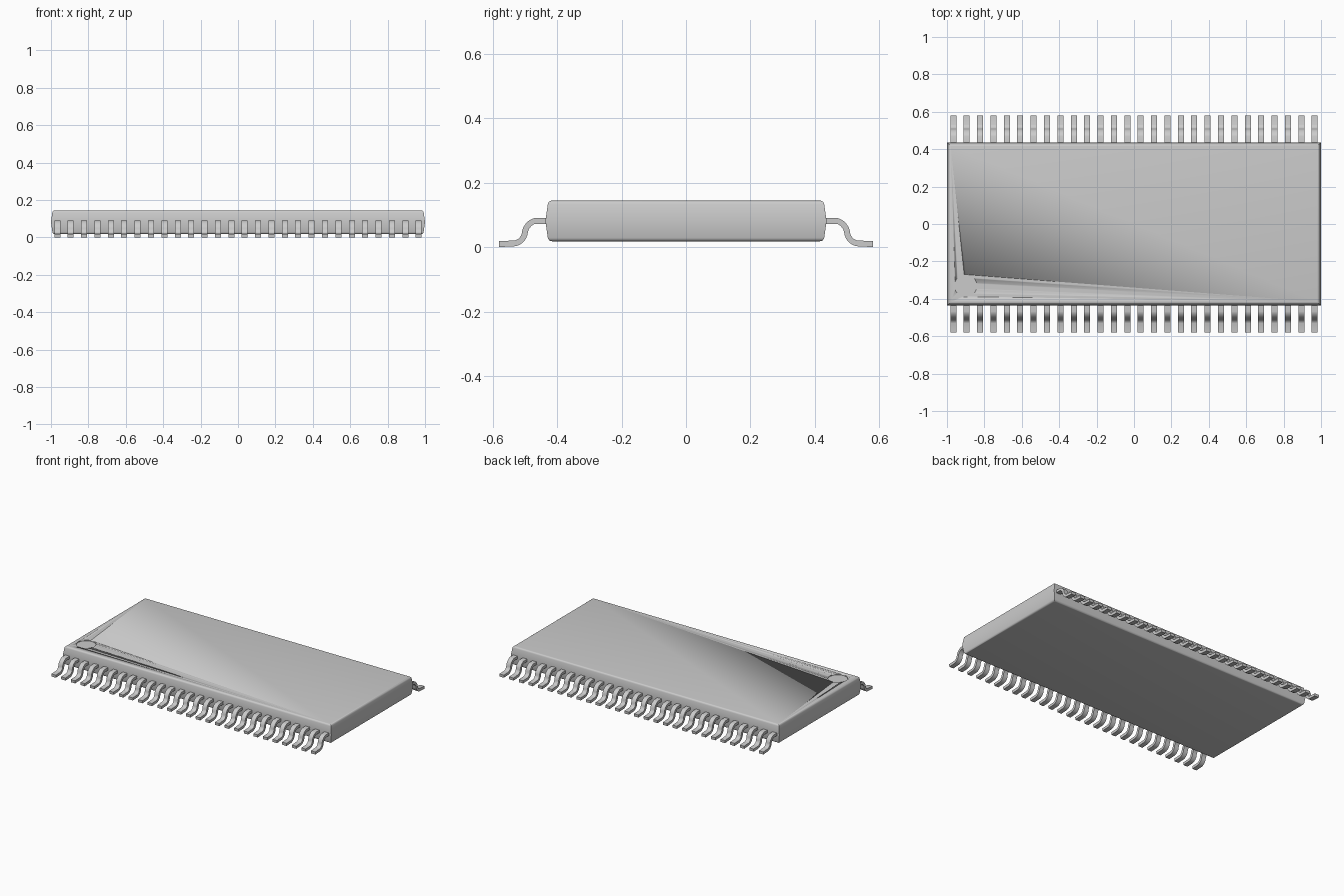
import bpy, bmesh, math

if "Cube" in bpy.data.objects:
    bpy.data.objects.remove(bpy.data.objects["Cube"])

grey = bpy.data.materials.new("plain grey")
grey.diffuse_color = (0.6, 0.6, 0.6, 1)
grey.use_nodes = True
grey.node_tree.nodes["Principled BSDF"].inputs["Base Color"].default_value = grey.diffuse_color


def finish(name, bm, angle=35):
    bmesh.ops.recalc_face_normals(bm, faces=bm.faces)
    mesh = bpy.data.meshes.new(name)
    bm.to_mesh(mesh)
    bm.free()
    mesh.materials.append(grey)
    ob = bpy.data.objects.new(name, mesh)
    bpy.context.collection.objects.link(ob)
    bpy.ops.object.select_all(action='DESELECT')
    ob.select_set(True)
    bpy.context.view_layer.objects.active = ob
    bpy.ops.object.shade_smooth_by_angle(angle=math.radians(angle))
    return ob


# Package body: block widest at mid height, softly rounded top and bottom rims
BOTTOM, MID, TOP = 0.018, 0.081, 0.144
bm = bmesh.new()
rings = []
for z, inset in ((BOTTOM, 0.009), (MID, 0), (TOP, 0.009)):
    x, y = 1 - inset, 0.436 - inset
    rings.append([bm.verts.new((sx * x, sy * y, z))
                  for sx, sy in ((-1, -1), (1, -1), (1, 1), (-1, 1))])
for a, b in zip(rings, rings[1:]):
    for i in range(4):
        j = (i + 1) % 4
        bm.faces.new((a[i], a[j], b[j], b[i]))
bm.faces.new(rings[0])
bm.faces.new(rings[-1])
rims = [e for e in bm.edges
        if abs(e.verts[0].co.z - e.verts[1].co.z) < 1e-5 and abs(e.verts[0].co.z - MID) > 0.01]
bmesh.ops.bevel(bm, geom=rims, offset=0.011, segments=4, profile=0.5, affect='EDGES')
body = finish("package_body", bm)

# Shallow round pin-one mark sunk into the top
bm = bmesh.new()
bmesh.ops.create_cone(bm, cap_ends=True, segments=48, radius1=0.06, radius2=0.06, depth=0.04)
bmesh.ops.translate(bm, verts=bm.verts, vec=(-0.9, -0.33, TOP - 0.005 + 0.02))
cutter = finish("mark_cutter", bm)
cutter.hide_render = True
cut = body.modifiers.new("mark", 'BOOLEAN')
cut.object = cutter
cut.solver = 'EXACT'
bpy.context.view_layer.objects.active = body
bpy.ops.object.modifier_apply(modifier="mark")
bpy.data.objects.remove(cutter, do_unlink=True)

# Gull-wing lead centre line: (y, z, direction angle)
THICK, WIDTH, R = 0.018, 0.032, 0.032
path = [(0.41, 0.081, 0.0)]
for i in range(9):
    a = math.radians(84 * i / 8)
    path.append((0.468 + R * math.sin(a), 0.049 + R * math.cos(a), -a))
y0, z0, a0 = path[-1]
cy, cz = y0 + R * math.sin(-a0), z0 + R * math.cos(a0)
for i in range(1, 9):
    a = math.radians(84 - 81 * i / 8)
    path.append((cy - R * math.sin(a), cz - R * math.cos(a), -a))
path.append((0.58, path[-1][1] - (0.58 - path[-1][0]) * math.tan(math.radians(3)), math.radians(-3)))
section = [[(y - s * THICK / 2 * math.sin(a), z + s * THICK / 2 * math.cos(a)) for s in (1, -1)]
           for y, z, a in path]
low = min(z for pair in section for _, z in pair)


def leads(name, side):
    bm = bmesh.new()
    for n in range(28):
        x = -0.966 + n * 1.932 / 27
        rows = []
        for (yt, zt), (yb, zb) in section:
            # keep the shoulder height, settle only the foot on the ground
            t = low * max(0, min(1, (yt - 0.47) / 0.06))
            rows.append([bm.verts.new(co) for co in (
                (x - WIDTH / 2, side * yt, zt - t), (x + WIDTH / 2, side * yt, zt - t),
                (x + WIDTH / 2, side * yb, zb - t), (x - WIDTH / 2, side * yb, zb - t))])
        for a, b in zip(rows, rows[1:]):
            for i in range(4):
                j = (i + 1) % 4
                bm.faces.new((a[i], a[j], b[j], b[i]))
        bm.faces.new(rows[0])
        bm.faces.new(rows[-1])
    return finish(name, bm)


leads("front_leads", -1)
leads("back_leads", 1)
